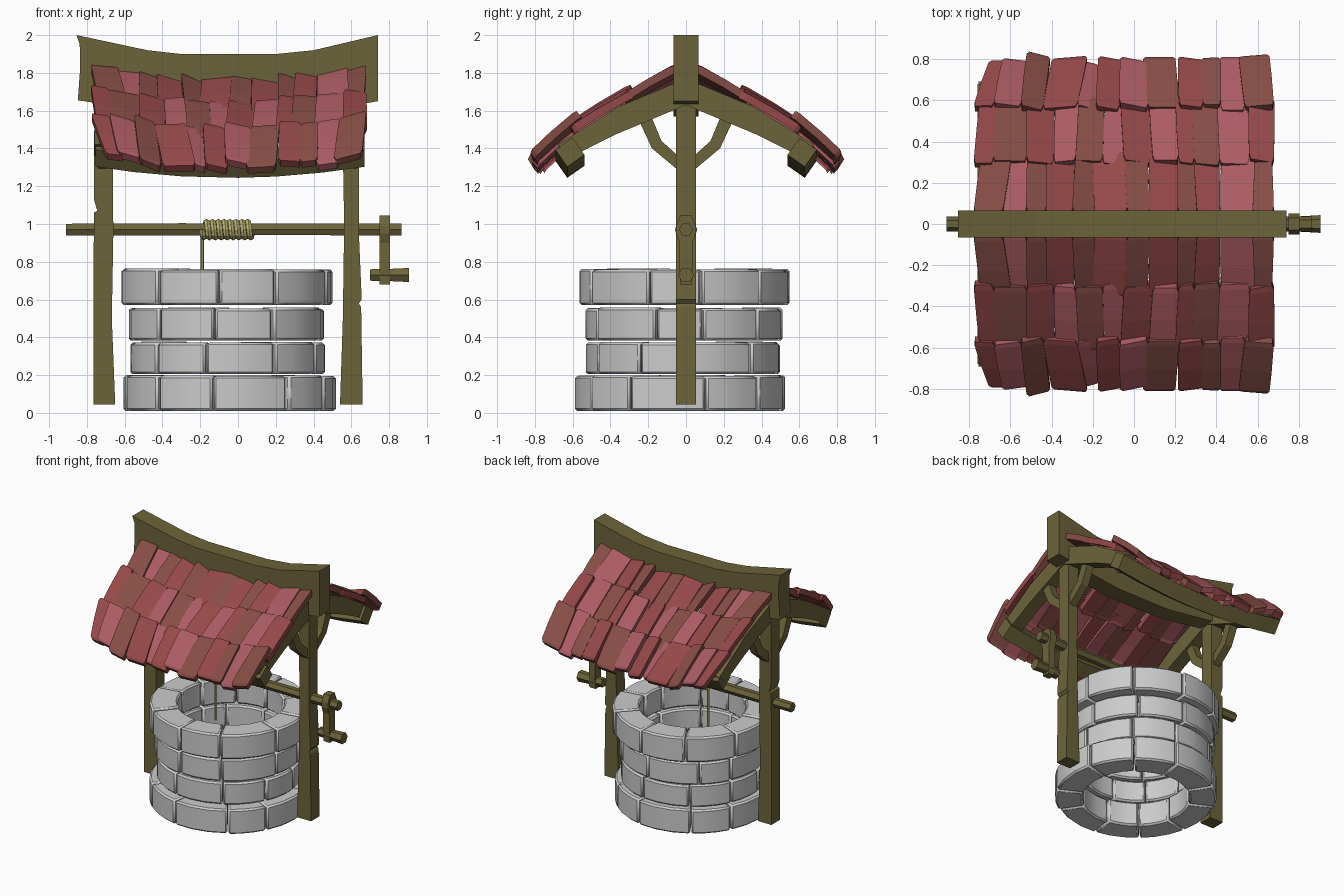
import bpy, bmesh, math, random
from mathutils import Vector

if "Cube" in bpy.data.objects:
    bpy.data.objects.remove(bpy.data.objects["Cube"])

random.seed(7)
R = random.uniform


def material(name, rgb):
    m = bpy.data.materials.new(name)
    m.diffuse_color = (*rgb, 1)
    m.use_nodes = True
    m.node_tree.nodes["Principled BSDF"].inputs["Base Color"].default_value = m.diffuse_color
    return m


WOOD = material("wood", (0.15, 0.127, 0.042))
ROPE = material("rope", (0.50, 0.46, 0.17))
REDS = [material("tile_red", (0.30, 0.065, 0.065)),
        material("tile_pink", (0.41, 0.105, 0.125)),
        material("tile_brown", (0.24, 0.075, 0.06))]


def add_loft(bm, rings, mi=0):
    """Skin a list of equal-length point rings and cap both ends."""
    vs = [[bm.verts.new(p) for p in ring] for ring in rings]
    n = len(vs[0])
    faces = [bm.faces.new((a[i], a[(i + 1) % n], b[(i + 1) % n], b[i]))
             for a, b in zip(vs, vs[1:]) for i in range(n)]
    faces += [bm.faces.new(vs[0]), bm.faces.new(vs[-1])]
    for f in faces:
        f.material_index = mi


def finish(name, bm, mats=(), smooth=None):
    bmesh.ops.recalc_face_normals(bm, faces=bm.faces)
    me = bpy.data.meshes.new(name)
    bm.to_mesh(me)
    bm.free()
    for m in mats:
        me.materials.append(m)
    ob = bpy.data.objects.new(name, me)
    bpy.context.collection.objects.link(ob)
    if smooth:
        bpy.ops.object.select_all(action='DESELECT')
        ob.select_set(True)
        bpy.context.view_layer.objects.active = ob
        bpy.ops.object.shade_smooth_by_angle(angle=math.radians(smooth))
    return ob


def loft(name, rings, mat=WOOD, smooth=None):
    bm = bmesh.new()
    add_loft(bm, rings)
    return finish(name, bm, [mat], smooth)


def prism_xz(name, pts, y):
    return loft(name, [[(x, s * y, z) for x, z in pts] for s in (-1, 1)])


def prism_yz(name, pts, x, half):
    return loft(name, [[(x + s * half, y, z) for y, z in pts] for s in (-1, 1)])


def hexagon(x, y, z, r):
    """Hexagon section across the x axis."""
    return [(x, y + r * math.cos(k * math.pi / 3), z + r * math.sin(k * math.pi / 3))
            for k in range(6)]


def sag(x):
    return -0.075 * max(0, 1 - ((x + 0.04) / 0.74) ** 2)


# Stone courses: z0, z1, outer radius, centre x, centre y, first joint angle
courses = [(0.01, 0.20, 0.565, -0.05, -0.035, -40), (0.205, 0.375, 0.52, -0.06, -0.02, -46),
           (0.382, 0.555, 0.527, -0.062, -0.01, -38), (0.57, 0.762, 0.567, -0.06, -0.01, -39)]
for c, (z0, z1, ro, cx, cy, first) in enumerate(courses):
    bm = bmesh.new()
    count = 10
    joints = [first + 360 / count * (k + R(-0.18, 0.18)) for k in range(count)]
    joints.append(joints[0] + 360)
    for a0, a1 in zip(joints, joints[1:]):
        ri, rb, top = 0.375 + R(-0.008, 0.008), ro + R(-0.012, 0.003), z1 + R(-0.006, 0.002)
        rings = []
        for k in range(4):
            a = math.radians(a0 + 0.4 + (a1 - a0 - 0.8) * k / 3 - 90)
            rings.append([(cx + r * math.cos(a), cy + r * math.sin(a), z)
                          for r, z in ((ri, z0), (rb, z0), (rb, top), (ri, top))])
        add_loft(bm, rings)
    ob = finish(f"stone_course_{c + 1}", bm, smooth=30)
    bev = ob.modifiers.new("worn_edges", 'BEVEL')
    bev.width, bev.segments, bev.limit_method = 0.012, 1, 'ANGLE'

# Posts with nicks in their edges
prism_xz("left_post", [(-0.765, 0.045), (-0.65, 0.045), (-0.668, 0.5), (-0.66, 0.95), (-0.665, 1.68),
                       (-0.76, 1.68), (-0.763, 1.13), (-0.745, 1.07), (-0.763, 1.06), (-0.765, 0.6)], 0.052)
prism_xz("right_post", [(0.54, 0.045), (0.66, 0.045), (0.652, 0.56), (0.640, 0.58), (0.655, 0.60),
                        (0.64, 0.95), (0.64, 1.68), (0.55, 1.68), (0.562, 1.0), (0.555, 0.5)], 0.052)

# Sagging ridge beam
prism_xz("ridge_beam", [(-0.855, 2.0), (-0.838, 1.95), (-0.836, 1.82), (-0.848, 1.655), (-0.48, 1.60),
                        (-0.25, 1.57), (0.2, 1.57), (0.45, 1.60), (0.74, 1.65), (0.74, 2.0),
                        (0.40, 1.92), (0.2, 1.90), (-0.3, 1.90), (-0.48, 1.92)], 0.066)

# Rafters and curved braces at each post
half_top = [(0, 1.77), (0.36, 1.62), (0.68, 1.42)]
half_bot = [(0.60, 1.36), (0.37, 1.475), (0, 1.63)]
half = half_top + half_bot
chevron = half + [(-y, z) for y, z in half[::-1] if y > 0]
brace = [(0.03, 1.275), (0.18, 1.40), (0.245, 1.54), (0.18, 1.56), (0.13, 1.44), (0.03, 1.35)]
for side, px in (("left", -0.71), ("right", 0.598)):
    prism_yz(f"{side}_rafters", chevron, px, 0.05)
    for s, end in ((-1, "front"), (1, "back")):
        prism_yz(f"{side}_{end}_brace", [(s * y, z) for y, z in brace], px, 0.03)

# Eave beams, tilted square section following the sag
for s, end in ((-1, "front"), (1, "back")):
    rings = []
    for x in (-0.755, -0.55, -0.3, 0.0, 0.2, 0.45, 0.67):
        rings.append([(x, s * (0.615 + 0.078 * math.cos(math.radians(a))),
                       1.385 + 0.85 * sag(x) + 0.078 * math.sin(math.radians(a)))
                      for a in (10, 100, 190, 280)])
    loft(f"{end}_eave_beam", rings)

# Roof tiles: three overlapping rows on the front, mirrored to the back
bm = bmesh.new()
rows = [((0.05, 1.85), (0.34, 1.685), 0.03), ((0.30, 1.73), (0.60, 1.55), 0.025),
        ((0.57, 1.595), (0.81, 1.385), 0.07)]
for (ya, za), (yb, zb), lean in rows:
    count = 12
    edges = [-0.78 + 1.46 * (k + (R(-0.25, 0.25) if 0 < k < count else 0)) / count
             for k in range(count + 1)]
    last = None
    for x0, x1 in zip(edges, edges[1:]):
        shift = lean * max(-0.15, -0.5 * (x0 + x1)) / 0.75 + R(-0.015, 0.015)
        lift, tilt, reach = R(-0.012, 0.014), R(-0.02, 0.012), R(-0.02, 0.025)
        last = random.choice([m for m in range(3) if m != last])
        down = Vector((yb - ya, zb - za)).normalized()
        nrm = Vector((-down.y, down.x))
        start, stop = Vector((ya, za)) + down * R(-0.012, 0.012), Vector((yb, zb)) + down * reach
        rings = []
        for t, bow, slim in ((0, -0.004, 0.008), (0.08, 0, 0), (0.55, 0.004, -0.003),
                             (0.94, 0, -0.003), (1, -0.008, 0.008)):
            ring = []
            for x, depth, tw in ((x0 + slim, 0, -1), (x1 - slim, 0, 1),
                                 (x1 - slim, 0.042, 1), (x0 + slim, 0.042, -1)):
                p = start.lerp(stop, t) + nrm * (bow + lift + tw * tilt - depth)
                xx = x + shift * t
                ring.append((xx, -p.x, p.y + sag(xx)))
            rings.append(ring)
        add_loft(bm, rings, last)
tiles = finish("roof_tiles", bm, REDS)
mir = tiles.modifiers.new("back_slope", 'MIRROR')
mir.use_axis = (False, True, False)
mir.use_mirror_merge = False

# Windlass: axle, crank arm, handle
loft("axle", [hexagon(-0.91, 0, 0.97, 0.036), hexagon(-0.3, 0, 0.972, 0.037),
              hexagon(0.3, 0, 0.972, 0.035), hexagon(0.865, 0, 0.97, 0.037)])
loft("crank_arm", [[(0.777 + sx * 0.027, sy * w, z) for sx, sy in ((-1, -1), (1, -1), (1, 1), (-1, 1))]
                   for z, w in ((0.68, 0.03), (0.76, 0.036), (0.90, 0.034), (0.95, 0.052),
                                (0.99, 0.052), (1.045, 0.03))])
loft("crank_handle", [hexagon(0.70, 0, 0.73, 0.035), hexagon(0.80, 0, 0.73, 0.037),
                      hexagon(0.905, 0, 0.73, 0.043)])

# Rope wound round the axle, and its hanging end
turns, steps = 8.5, 10
rings = []
for i in range(int(turns * steps) + 1):
    a = math.pi + 2 * math.pi * i / steps
    x = -0.19 + 0.265 * i / (turns * steps)
    ring = []
    for k in range(6):
        b = k * math.pi / 3
        r = 0.042 + 0.017 * math.cos(b)
        ring.append((x + 0.017 * math.sin(b), r * math.cos(a), 0.97 + r * math.sin(a)))
    rings.append(ring)
loft("rope_coil", rings, ROPE)
loft("hanging_rope", [[(-0.19 + 0.009 * math.cos(k * math.pi / 3), 0.009 * math.sin(k * math.pi / 3), z)
                       for k in range(6)] for z in (0.58, 0.97)], ROPE)
